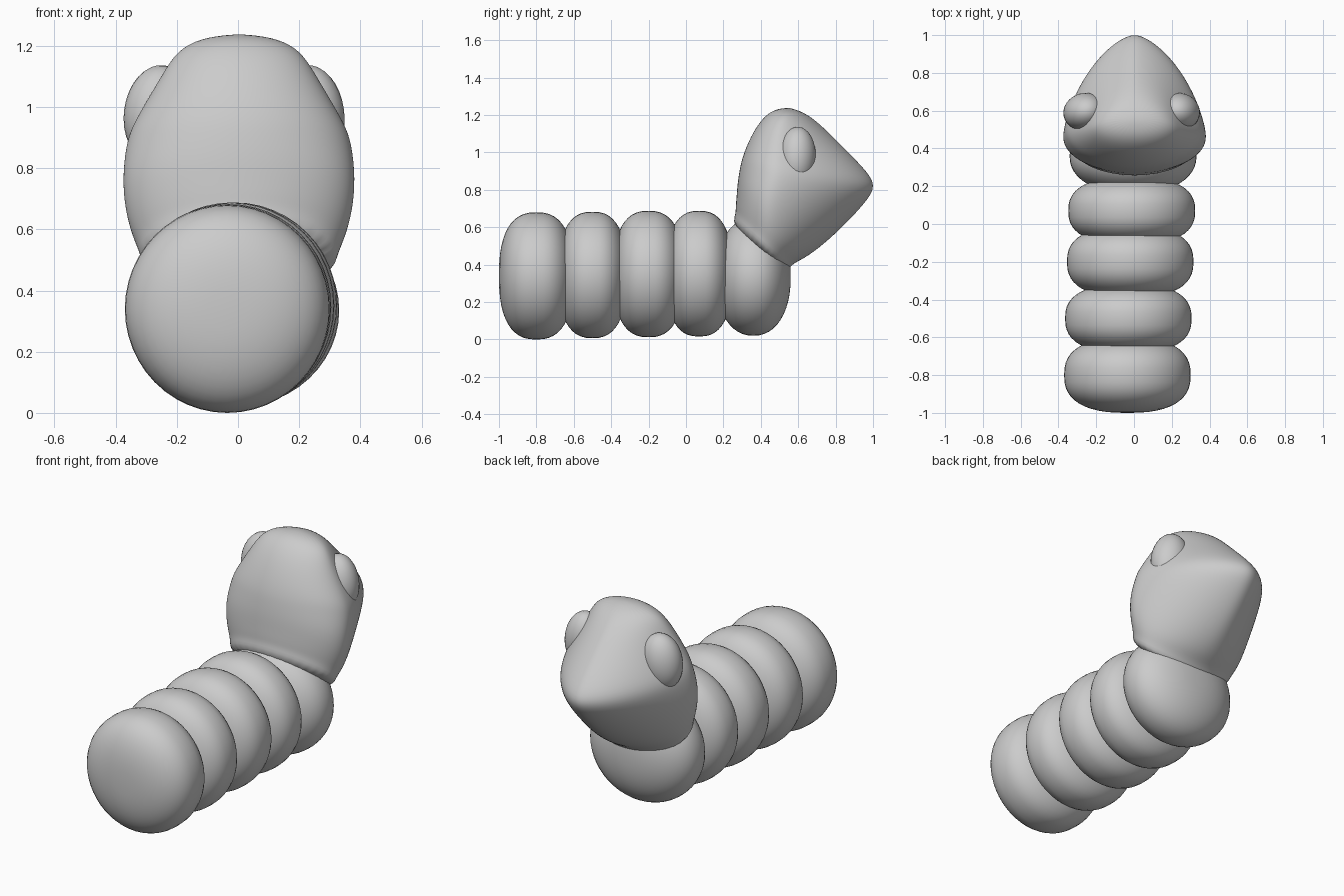
import bpy, bmesh, math
from mathutils import Vector

if "Cube" in bpy.data.objects:
    bpy.data.objects.remove(bpy.data.objects["Cube"])

grey = bpy.data.materials.new("plain_grey")
grey.diffuse_color = (0.6, 0.6, 0.6, 1)
grey.use_nodes = True
grey.node_tree.nodes["Principled BSDF"].inputs["Base Color"].default_value = grey.diffuse_color


def spow(v, p):
    return math.copysign(abs(v) ** p, v)


def loft(name, rings, start=None, end=None, levels=0):
    """Skin a list of point rings, closing each end with a pole or a face."""
    bm = bmesh.new()
    rows = [[bm.verts.new(p) for p in ring] for ring in rings]
    n = len(rows[0])
    for a, b in zip(rows, rows[1:]):
        for i in range(n):
            j = (i + 1) % n
            bm.faces.new((a[i], a[j], b[j], b[i]))
    for row, pole in ((rows[0], start), (rows[-1], end)):
        if pole is None:
            bm.faces.new(row)
        else:
            tip = bm.verts.new(pole)
            for i in range(n):
                bm.faces.new((row[i], row[(i + 1) % n], tip))
    bmesh.ops.recalc_face_normals(bm, faces=bm.faces)
    for f in bm.faces:
        f.smooth = True
    mesh = bpy.data.meshes.new(name)
    bm.to_mesh(mesh)
    bm.free()
    mesh.materials.append(grey)
    obj = bpy.data.objects.new(name, mesh)
    bpy.context.collection.objects.link(obj)
    if levels:
        sub = obj.modifiers.new("smooth", 'SUBSURF')
        sub.levels = sub.render_levels = levels
    return obj


def cushion(name, centre, radii, power, n=48, rows=24):
    """Rounded disc whose axis runs along y."""
    cx, cy, cz = centre
    rx, ry, rz = radii
    rings = []
    for k in range(1, rows):
        t = -math.pi / 2 + math.pi * k / rows
        r, y = spow(math.cos(t), 2 / power), spow(math.sin(t), 2 / power)
        rings.append([(cx + rx * r * math.cos(2 * math.pi * i / n), cy + ry * y,
                       cz + rz * r * math.sin(2 * math.pi * i / n)) for i in range(n)])
    return loft(name, rings, (cx, cy - ry, cz), (cx, cy + ry, cz))


# Body segments: x centre, y centre, z centre, then radii
segments = [
    (-0.035, -0.800, 0.340, 0.335, 0.200, 0.340),
    (-0.030, -0.500, 0.345, 0.335, 0.185, 0.338),
    (-0.020, -0.200, 0.350, 0.335, 0.190, 0.338),
    (-0.012, 0.070, 0.352, 0.336, 0.180, 0.336),
    (-0.005, 0.360, 0.335, 0.336, 0.200, 0.315),
]
for i, s in enumerate(segments):
    cushion("body_segment_%d" % (i + 1), s[:3], s[3:], 2.2 if i == 4 else 2.5)

# Neck and head: back y, back z, front y, front z, half width, widest fraction
sections = [
    (0.24, 0.60, 0.53, 0.34, 0.315, 0.50),
    (0.265, 0.67, 0.56, 0.40, 0.325, 0.50),
    (0.265, 0.71, 0.63, 0.43, 0.350, 0.45),
    (0.270, 0.77, 0.73, 0.50, 0.375, 0.38),
    (0.275, 0.84, 0.86, 0.62, 0.383, 0.32),
    (0.288, 0.92, 0.98, 0.75, 0.372, 0.30),
    (0.300, 0.97, 1.015, 0.82, 0.355, 0.28),
    (0.325, 1.04, 0.98, 0.89, 0.315, 0.28),
    (0.370, 1.13, 0.84, 1.03, 0.255, 0.30),
    (0.425, 1.20, 0.72, 1.15, 0.205, 0.35),
    (0.480, 1.232, 0.64, 1.21, 0.130, 0.45),
]
rings = []
for yb, zb, yf, zf, w, frac in sections:
    back, front = Vector((0, yb, zb)), Vector((0, yf, zf))
    snout = min(1, max(0, (0.5 - frac) / 0.15))
    ring = []
    for i in range(32):
        a = 2 * math.pi * i / 32
        c, s = math.cos(a), math.sin(a)
        p = 1 + 0.25 * snout if s > 0 else 1   # pointed towards the snout
        t = frac + (1 - frac if s > 0 else frac) * spow(s, p)
        q = back.lerp(front, t)
        q.x = 0.003 + w * spow(c, p)
        ring.append(q)
    rings.append(ring)
loft("head", rings, None, (0.003, 0.555, 1.24), levels=2)

# Eyes
for name, x, rx, side in (("left_eye", -0.262, 0.112, -1), ("right_eye", 0.242, 0.106, 1)):
    eye = cushion(name, (0, 0, 0), (rx, 0.098, 0.16), 2, 32, 16)
    eye.location = (x, 0.595, 0.978)
    eye.rotation_euler = (0, math.radians(-8 * side), math.radians(-15 * side))
